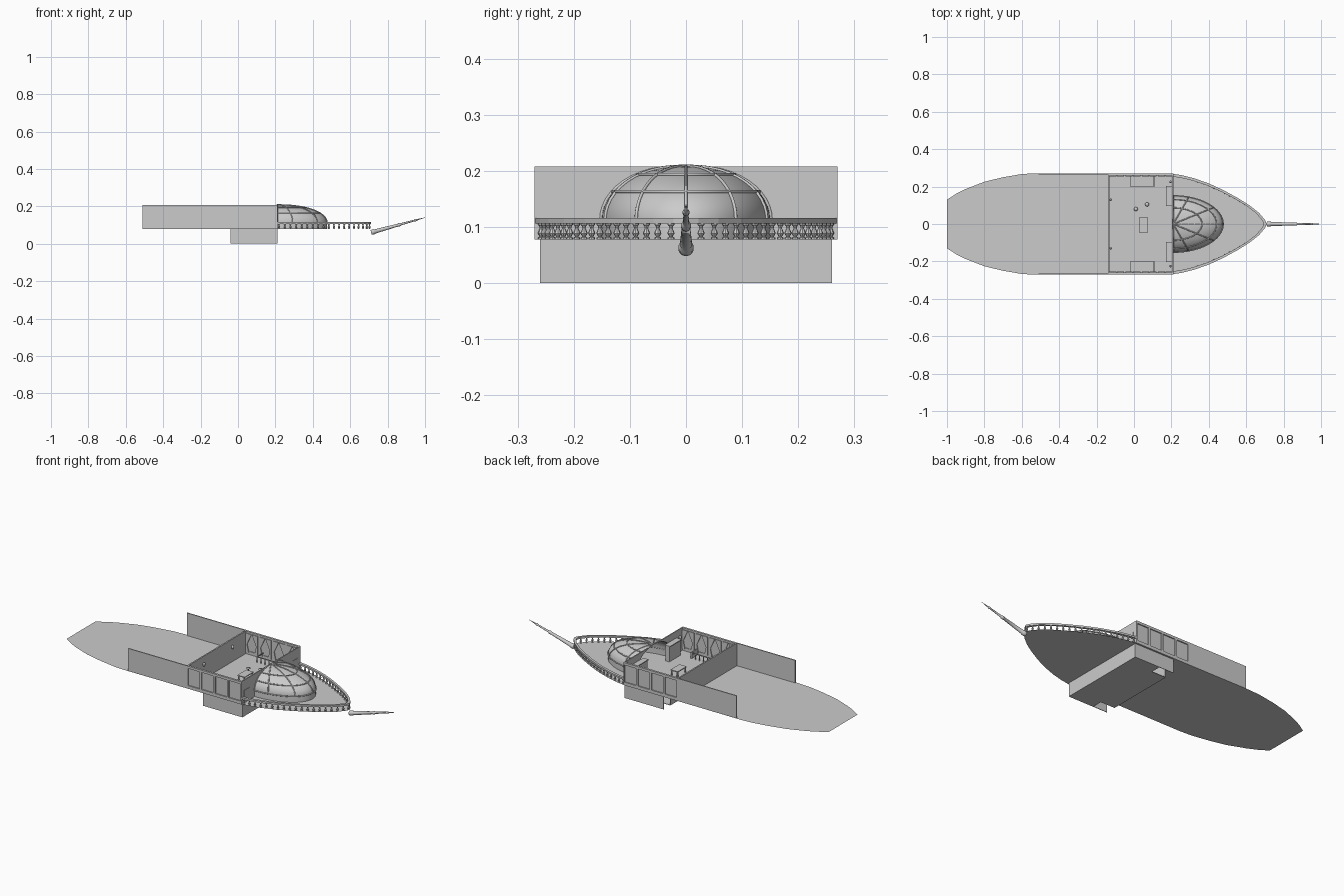
import bpy, bmesh, math
from mathutils import Vector

if "Cube" in bpy.data.objects:
    bpy.data.objects.remove(bpy.data.objects["Cube"])

DECK, TOP, HALF = 0.078, 0.208, 0.27


def make(name, verts, faces, smooth=False):
    me = bpy.data.meshes.new(name)
    me.from_pydata(verts, [], faces)
    bm = bmesh.new()
    bm.from_mesh(me)
    bmesh.ops.recalc_face_normals(bm, faces=bm.faces)
    bm.to_mesh(me)
    bm.free()
    ob = bpy.data.objects.new(name, me)
    bpy.context.collection.objects.link(ob)
    if smooth:
        me.shade_smooth()
    return ob


def box(name, x0, x1, y0, y1, z0, z1):
    v = [(x, y, z) for x in (x0, x1) for y in (y0, y1) for z in (z0, z1)]
    f = [(0, 1, 3, 2), (4, 6, 7, 5), (0, 4, 5, 1), (2, 3, 7, 6), (0, 2, 6, 4), (1, 5, 7, 3)]
    return make(name, v, f)


def pair(name, x0, x1, y0, y1, z0, z1):
    for side, s in (("left", 1), ("right", -1)):
        ys = sorted((s * y0, s * y1))
        box(f"{name}_{side}", x0, x1, *ys, z0, z1)


def prism(name, pts, offset):
    n = len(pts)
    v = [Vector(p) for p in pts] + [Vector(p) + Vector(offset) for p in pts]
    f = [tuple(range(n)), tuple(range(n, 2 * n))]
    f += [(i, (i + 1) % n, (i + 1) % n + n, i + n) for i in range(n)]
    return make(name, v, f)


def lathe(name, profile, base, axis=(0, 0, 1), n=10):
    q = Vector((0, 0, 1)).rotation_difference(Vector(axis))
    v, f = [], []
    for r, h in profile:
        for k in range(n):
            a = 2 * math.pi * k / n
            v.append(Vector(base) + q @ Vector((r * math.cos(a), r * math.sin(a), h)))
    for i in range(len(profile) - 1):
        for k in range(n):
            f.append((i * n + k, i * n + (k + 1) % n, (i + 1) * n + (k + 1) % n, (i + 1) * n + k))
    f += [tuple(range(n)), tuple(range(len(v) - n, len(v)))]
    return make(name, v, f, n > 8)


def tube(name, pts, r):
    cu = bpy.data.curves.new(name, 'CURVE')
    cu.dimensions = '3D'
    cu.bevel_depth, cu.bevel_resolution = r, 1
    sp = cu.splines.new('POLY')
    sp.points.add(len(pts) - 1)
    for p, c in zip(sp.points, pts):
        p.co = (*c, 1)
    bpy.context.collection.objects.link(bpy.data.objects.new(name, cu))


# Main deck sheet
stern = [(-1, .13), (-.95, .162), (-.9, .187), (-.8, .226), (-.7, .25), (-.6, .267), (-.53, .271)]
bow = [(.21, .268), (.26, .26), (.32, .245), (.4, .217), (.48, .18), (.56, .136),
       (.62, .098), (.67, .058), (.7, .022), (.71, 0)]
half = stern + bow
outline = half + [(x, -y) for x, y in half[-2::-1]]
make("main_deck", [(x, y, DECK) for x, y in outline], [tuple(range(len(outline)))])

# Bow handrail
path = bow + [(x, -y) for x, y in bow[-2::-1]]
v, f = [], []
for x, y in path:
    d = Vector((x - .1, y, 0)).normalized() * .016
    for k, z in ((0, .106), (0, .116), (1, .116), (1, .106)):
        v.append((x - d.x * k, y - d.y * k, z))
for i in range(len(path) - 1):
    for k in range(4):
        j = (k + 1) % 4
        f.append((4 * i + k, 4 * i + j, 4 * i + 4 + j, 4 * i + 4 + k))
make("bow_handrail", v, f)

# Turned balusters spaced evenly under the handrail
prof = [(.006, 0), (.006, .003), (.003, .005), (.0065, .011), (.005, .015),
        (.0028, .02), (.004, .024), (.006, .026), (.006, .029)]
segs = [(Vector(a), Vector(b)) for a, b in zip(path, path[1:])]
total = sum((b - a).length for a, b in segs)
count = 37
for i in range(count):
    s = total * (i + .5) / count
    for a, b in segs:
        L = (b - a).length
        if s <= L:
            p = a.lerp(b, s / L)
            lathe("baluster", prof, (p.x - .007, p.y * .97, DECK), n=8)
            break
        s -= L

# Half dome skylight with skirt, ribs and rings
CX, RX, RY, Z0, H = .21, .265, .15, .113, .095


def dome(a, t, k=1.0):
    c = math.cos(t) ** .9 if t < 1.57 else 0
    return (CX + k * RX * c * math.cos(a), k * RY * c * math.sin(a), Z0 + k * H * math.sin(t))


NA, NT = 32, 12
angs = [-math.pi / 2 + math.pi * i / NA for i in range(NA + 1)]
tilts = [math.pi / 2 * j / NT for j in range(NT + 1)]
v = [(*dome(a, 0)[:2], DECK) for a in angs]
v += [dome(a, t) for t in tilts for a in angs]
f = [(j * (NA + 1) + i, j * (NA + 1) + i + 1, (j + 1) * (NA + 1) + i + 1, (j + 1) * (NA + 1) + i)
     for j in range(NT + 1) for i in range(NA)]
make("dome_glass", v, f, True)
for deg in (-90, -72, -36, 0, 36, 72, 90):
    tube("dome_rib", [dome(math.radians(deg), t, 1.01) for t in tilts], .003)
for t in (0, .55, 1.0):
    tube("dome_ring", [dome(a, t, 1.01) for a in angs], .003)

# Long side walls, bulkhead and front wall shaped around the dome
pair("aft_side_wall", -.51, -.135, .264, HALF, DECK, TOP)
box("bulkhead", -.139, -.131, -HALF, HALF, DECK, TOP)
for s in (1, -1):
    arch = [(.204, s * dome(math.pi / 2, t)[1], dome(0, t)[2]) for t in tilts[:-1]]
    pts = [(.204, s * RY, DECK)] + arch + [(.204, 0, TOP), (.204, s * HALF, TOP), (.204, s * HALF, DECK)]
    prism("front_wall", pts, (.006, 0, 0))
pair("front_door", .202, .2125, .198, .245, DECK, .15)

# Cabin sides: thin pane, frame bars, and tied curtains
pair("cabin_window_pane", -.135, .21, .261, .264, DECK, TOP)
pair("window_sill", -.135, .21, .258, HALF, DECK, DECK + .018)
pair("window_header", -.135, .21, .258, HALF, TOP - .014, TOP)
W = .345 / 4
for i in range(5):
    x = -.135 + W * i
    pair("window_post", max(x - .006, -.135), min(x + .006, .21), .258, HALF, DECK, TOP)
for i in range(4):
    x0 = -.135 + W * i
    for s in (1, -1):
        for e, d in ((x0 + .004, 1), (x0 + W - .004, -1)):
            pts = [(e, s * .254, TOP - .01), (e + d * .038, s * .254, TOP - .01),
                   (e + d * .01, s * .254, .137), (e + d * .02, s * .254, .09), (e, s * .254, .09)]
            prism("curtain", pts, (0, s * .004, 0))

# Lower hull compartment
pair("lower_side_wall", -.04, .21, .257, .26, 0, DECK)
box("lower_front_wall", .206, .21, -.26, .26, 0, DECK)
box("lower_floor", -.04, .21, -.2, .2, 0, .003)
pair("lower_floor_edge", .05, .21, .2, .26, 0, .003)
box("lower_back_wall", -.04, -.037, -.2, .2, 0, DECK)

# Stairwell guard rails
pair("stair_guard_long", -.02, .11, .2, .204, DECK + .03, DECK + .035)
pair("stair_guard_end", .105, .111, .2, .257, DECK, DECK + .035)
pair("stair_guard_back", -.022, -.018, .2, .257, DECK + .03, DECK + .035)
for i in range(6):
    x = -.02 + i * .025
    pair("stair_guard_post", x - .002, x + .002, .2, .204, DECK, DECK + .03)

# Cabinets with shelves beside the dome
pair("cabinet", .176, .202, .1, .2, DECK, .165)
pair("cabinet_top", .17, .203, .097, .203, .165, .17)

# Table, stools and wall lamps
box("table_top", .028, .074, -.045, .035, .108, .113)
for x in (.033, .069):
    for y in (-.04, .03):
        box("table_leg", x - .003, x + .003, y - .003, y + .003, DECK, .108)
for x, y in ((.01, .08), (.07, .105)):
    lathe("stool", [(.008, 0), (.004, .004), (.004, .018), (.011, .02), (.011, .024)], (x, y, DECK))
for x, sg in ((-.125, 1), (.195, -1)):
    for y in (.13, -.13) if sg > 0 else (.225, -.225):
        lathe("wall_lamp", [(.003, 0), (.007, .006), (.007, .016), (.002, .022)], (x, y, .155))

# Bowsprit
a, b = Vector((.712, 0, .06)), Vector((1, 0, .14))
L = (b - a).length
lathe("bowsprit", [(.012, 0), (.0135, .004), (.0135, .018), (.0115, .02), (.0075, .15), (.009, .152),
                   (.009, .162), (.006, .165), (.0045, .24), (.006, .243), (.006, .25),
                   (.004, .253), (.0005, L)], a, b - a, 14)
